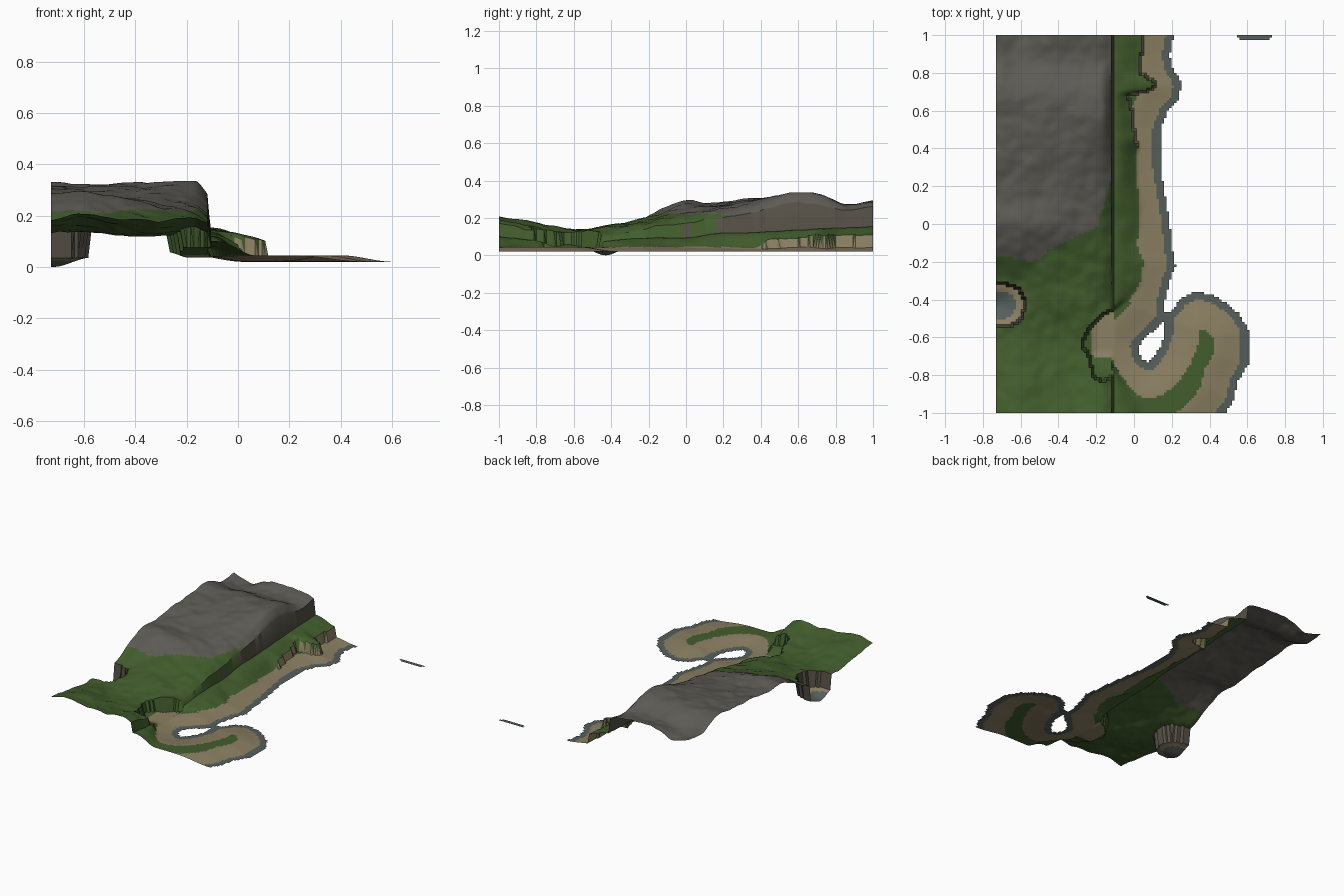
import bpy, math
from mathutils import Vector, noise

if "Cube" in bpy.data.objects:
    bpy.data.objects.remove(bpy.data.objects["Cube"])

NX, NY = 110, 150
X0, Y0, DX, DY = -0.73, -1.0, 1.46 / 110, 2.0 / 150
WALL_X = -0.113


def smooth(t):
    t = max(0.0, min(1.0, t))
    return t * t * (3 - 2 * t)


def curve(ts, vs, t, soft=True):
    """Interpolate values vs at ascending positions ts."""
    t = max(ts[0], min(ts[-1], t))
    i = 0
    while i < len(ts) - 2 and t > ts[i + 1]:
        i += 1
    h = ts[i + 1] - ts[i]
    u = (t - ts[i]) / h
    if not soft:
        return vs[i] + (vs[i + 1] - vs[i]) * u

    def slope(k):
        a, b = max(k - 1, 0), min(k + 1, len(ts) - 1)
        return (vs[b] - vs[a]) / (ts[b] - ts[a]) * h
    u2, u3 = u * u, u * u * u
    return ((2 * u3 - 3 * u2 + 1) * vs[i] + (u3 - 2 * u2 + u) * slope(i)
            + (3 * u2 - 2 * u3) * vs[i + 1] + (u3 - u2) * slope(i + 1))


def inside_dist(poly, x, y):
    """Distance to the outline, positive inside."""
    best, inside = 9.0, False
    for (ax, ay), (bx, by) in zip(poly, poly[1:] + poly[:1]):
        ex, ey = bx - ax, by - ay
        t = max(0, min(1, ((x - ax) * ex + (y - ay) * ey) / (ex * ex + ey * ey)))
        best = min(best, math.hypot(x - ax - t * ex, y - ay - t * ey))
        if (ay > y) != (by > y) and x < ax + (y - ay) / ey * ex:
            inside = not inside
    return best if inside else -best


# Upland relief: rows run front to back, columns left to cliff
COLS = [-.73, -.6, -.45, -.3, -.17, -.117]
ROWS = [-1, -.8, -.62, -.45, -.3, -.15, 0, .15, .35, .55, .7, .85, 1]
RELIEF = [
    (.185, .207, .185, .18, .195, .17), (.155, .175, .15, .13, .15, .13),
    (.135, .14, .12, .122, .125, .11), (.145, .15, .15, .15, .13, .105),
    (.15, .16, .18, .165, .15, .12), (.23, .235, .22, .20, .18, .155),
    (.285, .29, .27, .235, .21, .17), (.28, .27, .26, .25, .23, .195),
    (.30, .30, .29, .29, .265, .225), (.315, .31, .32, .325, .33, .275),
    (.335, .318, .325, .32, .325, .27), (.27, .255, .27, .27, .27, .24),
    (.28, .24, .29, .29, .28, .26)]

# Shoreline, lagoon and bay outlines
COAST = [(.21, 1.2), (.21, 1), (.19, .9), (.2, .84), (.25, .75), (.24, .66), (.18, .6),
         (.14, .5), (.14, .3), (.165, .15), (.19, 0), (.2, -.12), (.22, -.22), (.19, -.3),
         (.165, -.4), (.165, -.47), (.2, -.46), (.25, -.39), (.34, -.355), (.45, -.39),
         (.55, -.47), (.605, -.56), (.605, -.74), (.545, -.84), (.53, -.93), (.48, -1),
         (.4, -1.1), (.25, -1.2), (-.9, -1.2), (-.9, 1.2)]
LAGOON = [(.165, -.505), (.12, -.55), (.06, -.6), (.02, -.65), (.04, -.71), (.075, -.735),
          (.11, -.7), (.14, -.65), (.165, -.58)]
BAY = [(-.09, -.45), (-.17, -.48), (-.24, -.56), (-.28, -.63), (-.24, -.7), (-.21, -.81),
       (-.17, -.83), (-.13, -.82), (-.09, -.78)]

# Green shelf between cliff and beach: edge position and bluff height
EDGE_Y = [-1, -.9, -.8, -.75, -.46, -.4, -.3, -.2, -.1, 0, .1, .2, .4, .5, .6, .68, .71, .75, .8, .9, 1]
EDGE_X = [.07, .02, -.07, -.12, -.12, -.02, .05, .06, .01, .05, .05, .03, .02, 0, -.01, -.03,
          .09, .12, .03, .04, .04]
SHELF_Y = [-1, -.8, -.6, -.4, -.2, 0, .15, .35, .65, .85, 1]
SHELF_Z = [.10, .075, .06, .075, .09, .09, .11, .12, .135, .145, .15]


def pool_radius(x, y):
    return (abs((x + .72) / .145) ** 2.6 + abs((y + .43) / .12) ** 2.6) ** (1 / 2.6)


def shore_dist(x, y):
    if x < -.32:
        return 1.0
    return min(inside_dist(COAST, x, y), -inside_dist(LAGOON, x, y))


def height(x, y, row):
    r = pool_radius(x, y)
    if r < .95:
        return .036 * smooth(r)
    if x < WALL_X:
        if x > -.3 and inside_dist(BAY, x, y) > 0:
            return max(.034 + .024 * smooth((-.18 - x) / .1), .036 + .04 * smooth((-.66 - y) / .14))
        bump = noise.noise(Vector((x * 9, y * 9, 3))) + .7 * noise.noise(Vector((x * 18, y * 18, 7)))
        return min(.336, curve(COLS, row, x) + .009 * bump)
    z = .02 + .025 * smooth(shore_dist(x, y) / .2)
    edge = curve(EDGE_Y, EDGE_X, y, False)
    if x < edge:
        bluff = .045 * smooth((y - .36) / .1) + .02 * smooth((y - .62) / .1)
        rise = max(0, curve(SHELF_Y, SHELF_Z, y) - .042 - bluff)
        z += bluff + rise * smooth((edge - x) / (edge + .1)) ** .8
        z += .004 * noise.noise(Vector((x * 14, y * 14, 1)))
    return z


def material(name, rgb):
    m = bpy.data.materials.new(name)
    m.diffuse_color = (*rgb, 1)
    m.use_nodes = True
    m.node_tree.nodes["Principled BSDF"].inputs["Base Color"].default_value = m.diffuse_color
    return m


MATS = [material("rock", (.11, .105, .09)), material("grass", (.055, .11, .026)),
        material("sand", (.26, .215, .125)), material("wet_shore", (.09, .115, .105)),
        material("cliff", (.09, .08, .06))]


def build(name, keep, z_at):
    """Sheet of square cells kept where the test holds."""
    verts, index, faces, mats = [], {}, [], []
    for j in range(NY):
        for i in range(NX):
            cx, cy = X0 + (i + .5) * DX, Y0 + (j + .5) * DY
            if not keep(cx, cy):
                continue
            f = []
            for a, b in ((i, j), (i + 1, j), (i + 1, j + 1), (i, j + 1)):
                if (a, b) not in index:
                    index[a, b] = len(verts)
                    x, y = X0 + a * DX, Y0 + b * DY
                    verts.append((x, y, z_at(x, y, b)))
                f.append(index[a, b])
            zs = [verts[k][2] for k in f]
            z = sum(zs) / 4
            patch = noise.noise(Vector((cx * 5, cy * 5, 9)))
            if max(zs) - min(zs) > .028:
                rocky = z + .06 * patch > .16 or pool_radius(cx, cy) < 1.3
                sandy = cx > -.1 and z < .08 and cy > 0
                m = 4 if rocky else 2 if sandy else 1
            elif pool_radius(cx, cy) < 1:
                m = 3 if z < .025 else 2
            elif z < .0228:
                m = 3
            elif z < .0444:
                m = 2
            else:
                m = 0 if z + .016 * patch > .217 else 1
            faces.append(f)
            mats.append(m)
    me = bpy.data.meshes.new(name)
    me.from_pydata(verts, [], faces)
    for m in MATS:
        me.materials.append(m)
    me.polygons.foreach_set("material_index", mats)
    ob = bpy.data.objects.new(name, me)
    bpy.context.collection.objects.link(ob)
    bpy.ops.object.select_all(action='DESELECT')
    ob.select_set(True)
    bpy.context.view_layer.objects.active = ob
    bpy.ops.object.shade_smooth_by_angle(angle=math.radians(40))
    return ob


# Main land with upland, cliff, shelf, beach, spit and pool
row_cache = [[curve(ROWS, [r[c] for r in RELIEF], Y0 + j * DY) for c in range(len(COLS))]
             for j in range(NY + 1)]
build("terrain", lambda x, y: shore_dist(x, y) > 0, lambda x, y, j: height(x, y, row_cache[j]))

# Small islet off the back right corner
build("islet", lambda x, y: x > .54 and (y > .987 or (y > .973 and .56 < x < .715)),
      lambda x, y, j: .021)
